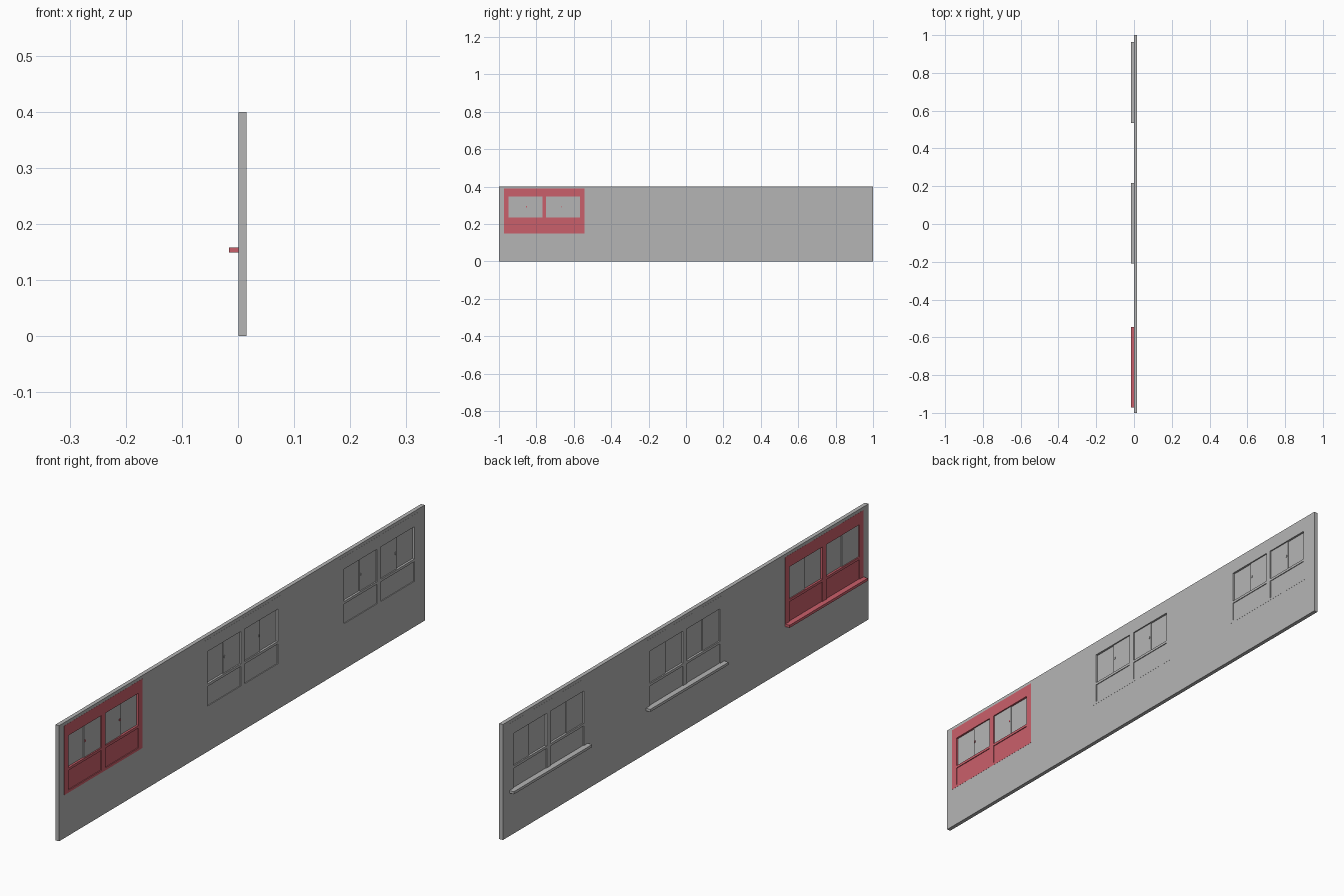
import bpy, bmesh
from mathutils import Matrix, Vector

if "Cube" in bpy.data.objects:
    bpy.data.objects.remove(bpy.data.objects["Cube"])


def material(name, rgb):
    m = bpy.data.materials.new(name)
    m.diffuse_color = (*rgb, 1)
    m.use_nodes = True
    m.node_tree.nodes["Principled BSDF"].inputs["Base Color"].default_value = m.diffuse_color
    return m


GREY = material("wall_grey", (0.46, 0.46, 0.46))
RED = material("window_red", (0.59, 0.115, 0.145))


def boxes(name, items, mat):
    """One object from boxes given as (x0, x1, y0, y1, z0, z1)."""
    bm = bmesh.new()
    for x0, x1, y0, y1, z0, z1 in items:
        centre = Vector((x0 + x1, y0 + y1, z0 + z1)) / 2
        size = Matrix.Diagonal((x1 - x0, y1 - y0, z1 - z0, 1))
        bmesh.ops.create_cube(bm, size=1, matrix=Matrix.Translation(centre) @ size)
    mesh = bpy.data.meshes.new(name)
    bm.to_mesh(mesh)
    bm.free()
    ob = bpy.data.objects.new(name, mesh)
    ob.data.materials.append(mat)
    bpy.context.collection.objects.link(ob)
    return ob


# Depths (x), window size (half width, heights)
WX0, WX1 = 0.001, 0.015
FX0, FX1 = 0.0007, 0.0154
HALF, IN, OUT = 0.214, 0.0105, 0.192
Z0, ZSILL, ZP, ZG0, ZG1, Z1 = 0.149, 0.158, 0.226, 0.235, 0.347, 0.389
CENTRES = (-0.758, 0.004, 0.75)

# Wall with three window holes
wall = boxes("wall", [(WX0, WX1, -1, 1, 0, 0.4)], GREY)
cutter = boxes("hole_cutter", [(-0.02, 0.04, c - HALF, c + HALF, Z0, Z1) for c in CENTRES], GREY)
cutter.hide_render = True
mod = wall.modifiers.new("holes", "BOOLEAN")
mod.operation = "DIFFERENCE"
mod.object = cutter
mod.solver = "EXACT"
bpy.context.view_layer.objects.active = wall
wall.select_set(True)
bpy.ops.object.modifier_apply(modifier=mod.name)
bpy.data.objects.remove(cutter)


def window(label, c, mat):
    # Frame: head, foot, two jambs, mullion, and a rail in each bay
    frame = [(FX0, FX1, c - HALF, c + HALF, ZG1, Z1),
             (FX0, FX1, c - HALF, c + HALF, Z0, ZSILL),
             (FX0, FX1, c - HALF, c - OUT, ZSILL, ZG1),
             (FX0, FX1, c + OUT, c + HALF, ZSILL, ZG1),
             (FX0, FX1, c - IN, c + IN, ZSILL, ZG1)]
    panels, panes, handles = [], [], []
    for s in (-1, 1):
        y0, y1 = sorted((c + s * IN, c + s * OUT))
        mid = (y0 + y1) / 2
        frame.append((FX0, FX1, y0, y1, ZP, ZG0))
        # Recessed panel below
        panels.append((0.0035, 0.0125, y0, y1, ZSILL, ZP))
        # Two sliding panes on separate tracks, inner one further out
        inner, outer = sorted((c + s * IN, mid)), sorted((mid, c + s * OUT))
        panes.append((0.008, 0.011, inner[0], inner[1], ZG0, ZG1))
        panes.append((0.005, 0.008, outer[0], outer[1], ZG0, ZG1))
        handles.append((0.011, 0.0125, mid - s * 0.007 - 0.002, mid - s * 0.007 + 0.002,
                        0.287, 0.295))
    boxes(label + "_frame", frame, mat)
    boxes(label + "_lower_panels", panels, mat)
    boxes(label + "_glass_panes", panes, GREY)
    boxes(label + "_handles", handles, mat)
    # Sill on the back side
    boxes(label + "_sill", [(-0.0158, FX0, c - HALF, c + HALF, Z0, ZSILL)], mat)


for label, c, mat in zip(("red_window", "middle_window", "far_window"), CENTRES, (RED, GREY, GREY)):
    window(label, c, mat)
